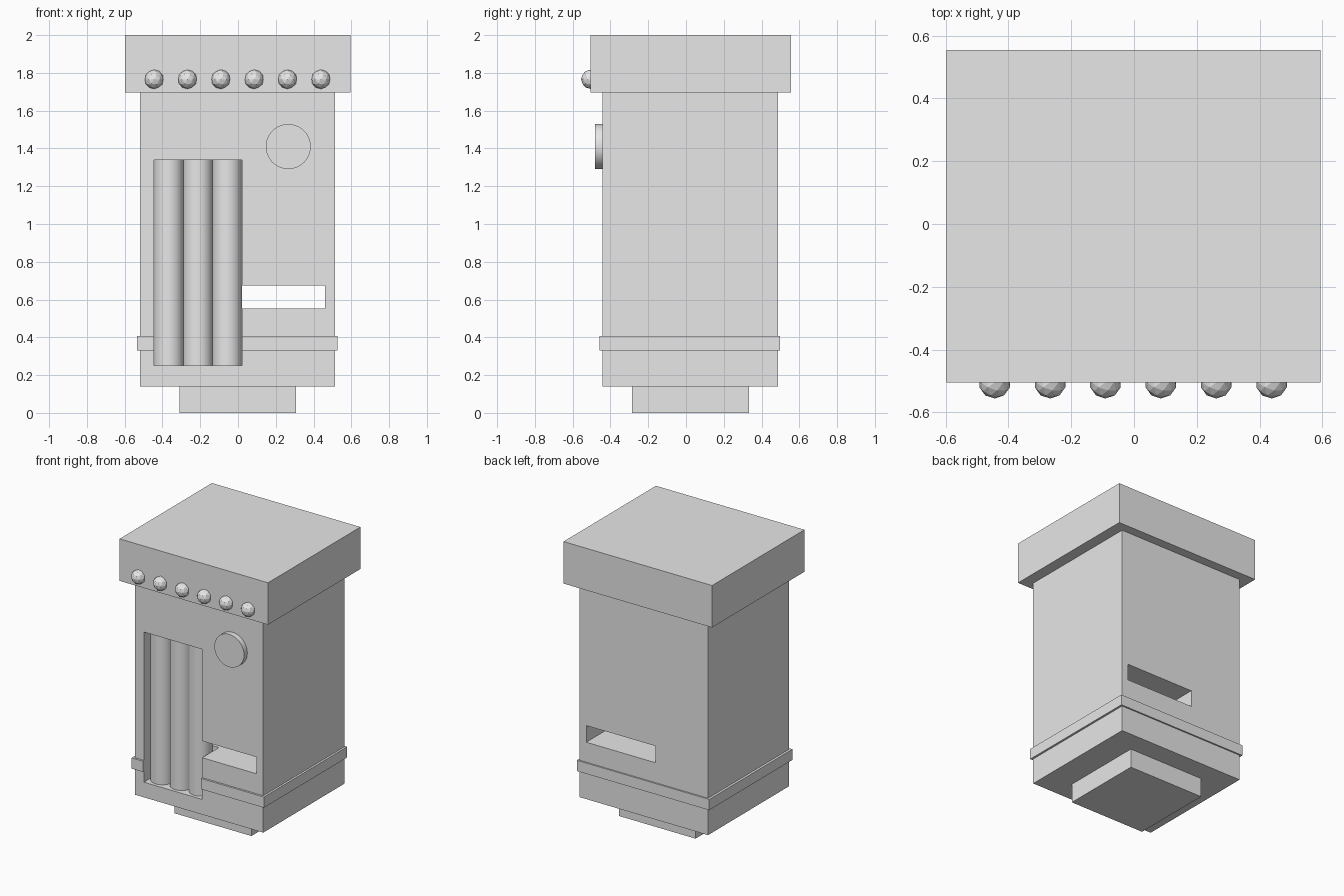
import bpy
from math import radians

cube = bpy.data.objects.get("Cube")
if cube:
    bpy.data.objects.remove(cube, do_unlink=True)

grey = bpy.data.materials.new("light_grey")
grey.use_nodes = True
grey.diffuse_color = (0.8, 0.8, 0.8, 1)
grey.node_tree.nodes["Principled BSDF"].inputs["Base Color"].default_value = (0.8, 0.8, 0.8, 1)


def finish(name):
    ob = bpy.context.object
    ob.name = name
    ob.data.materials.append(grey)
    return ob


def box(name, x, y, z):
    """Box from its (min, max) extents on each axis."""
    spans = (x, y, z)
    bpy.ops.mesh.primitive_cube_add(size=1, location=[(a + b) / 2 for a, b in spans])
    ob = finish(name)
    ob.scale = [b - a for a, b in spans]
    bpy.ops.object.transform_apply(location=False, rotation=False, scale=True)
    return ob


def cylinder(name, radius, depth, location, tilt=0):
    bpy.ops.mesh.primitive_cylinder_add(vertices=48, radius=radius, depth=depth,
                                        location=location, rotation=(radians(tilt), 0, 0))
    ob = finish(name)
    bpy.ops.object.shade_smooth_by_angle(angle=radians(30))
    return ob


def cut(target, cutter):
    mod = target.modifiers.new("cut", 'BOOLEAN')
    mod.operation = 'DIFFERENCE'
    mod.solver = 'EXACT'
    mod.object = cutter
    bpy.context.view_layer.objects.active = target
    bpy.ops.object.modifier_apply(modifier=mod.name)


# Stacked cabinet: base, body, trim band and overhanging cap
box("base", (-0.31, 0.307), (-0.285, 0.333), (0, 0.15))
body = box("body", (-0.518, 0.513), (-0.443, 0.487), (0.14, 1.7))
band = box("trim_band", (-0.535, 0.528), (-0.457, 0.498), (0.33, 0.408))
box("cap", (-0.598, 0.595), (-0.505, 0.555), (1.695, 2.0))

# Front recess and the slot that runs right through the body
recess = box("recess_cutter", (-0.445, 0.022), (-0.6, -0.25), (0.25, 1.34))
slot = box("slot_cutter", (-0.095, 0.46), (-0.6, 0.6), (0.553, 0.674))
cut(body, recess)
cut(band, recess)
cut(body, slot)
for cutter in (recess, slot):
    bpy.data.objects.remove(cutter, do_unlink=True)

# Three upright columns standing in the recess
for i in range(3):
    cylinder(f"column_{i + 1}", 0.079, 1.09, (-0.367 + 0.155 * i, -0.342, 0.795))

# Round button on the front
cylinder("button", 0.119, 0.06, (0.266, -0.451, 1.41), tilt=90)

# Row of faceted bulbs along the cap
for i in range(6):
    bpy.ops.mesh.primitive_ico_sphere_add(subdivisions=2, radius=0.051,
                                          location=(-0.444 + 0.1765 * i, -0.505, 1.766))
    finish(f"bulb_{i + 1}")
